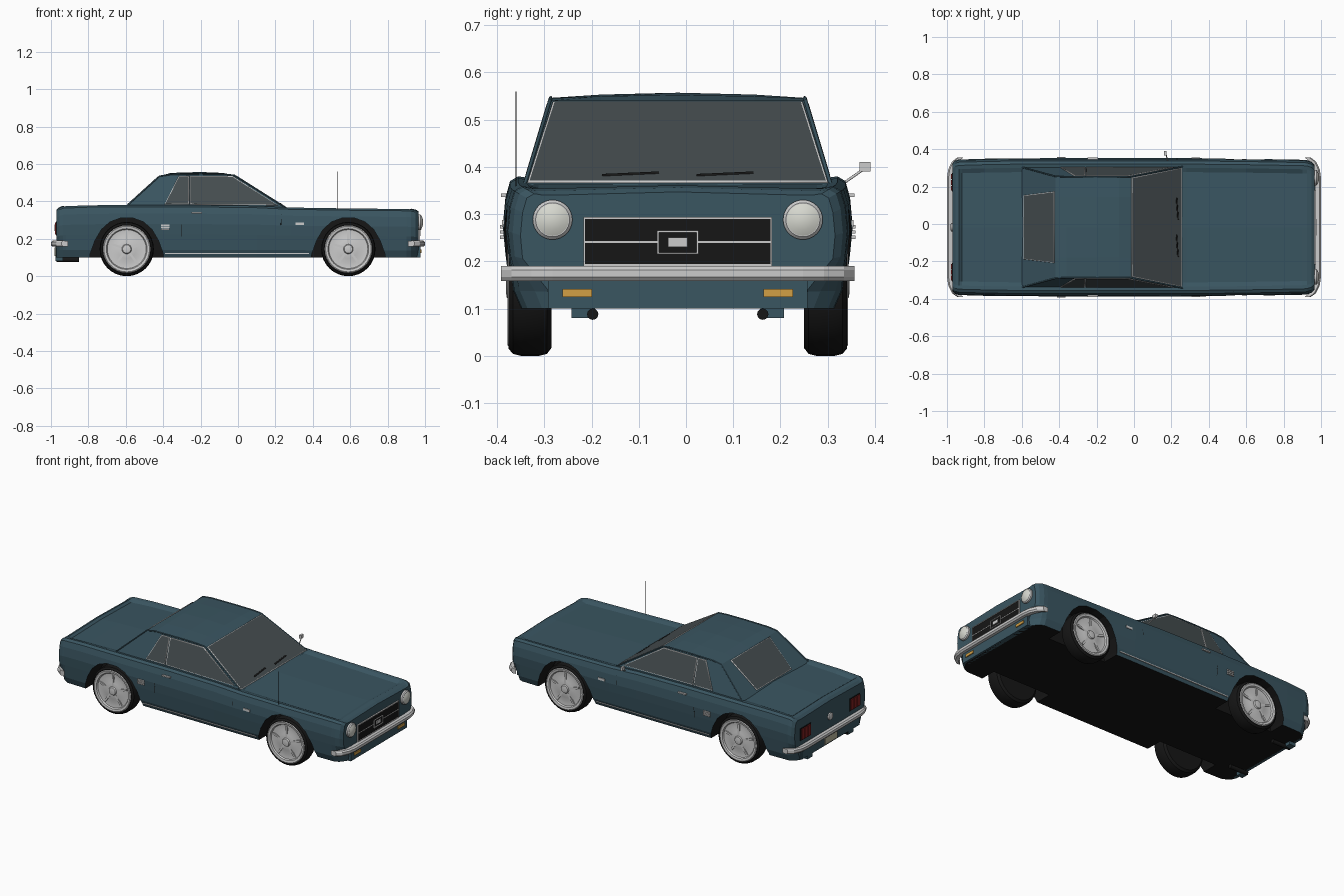
import bpy, bmesh, math
from mathutils import Vector

if "Cube" in bpy.data.objects:
    bpy.data.objects.remove(bpy.data.objects["Cube"])


def material(name, rgb):
    m = bpy.data.materials.new(name)
    m.diffuse_color = (*rgb, 1)
    m.use_nodes = True
    m.node_tree.nodes["Principled BSDF"].inputs["Base Color"].default_value = m.diffuse_color
    return m


PAINT = material("teal_paint", (0.042, 0.092, 0.12))
BLACK = material("black", (0.008, 0.008, 0.008))
GLASS = material("dark_glass", (0.06, 0.075, 0.08))
CHROME = material("chrome", (0.6, 0.6, 0.6))
WHITE = material("lamp_white", (0.68, 0.69, 0.63))
AMBER = material("amber", (0.65, 0.35, 0.06))
RED = material("red", (0.22, 0.015, 0.015))
CREAM = material("plate_cream", (0.5, 0.48, 0.35))


def finish(name, bm, mats, smooth=None):
    bmesh.ops.recalc_face_normals(bm, faces=bm.faces)
    me = bpy.data.meshes.new(name)
    bm.to_mesh(me)
    bm.free()
    for m in mats:
        me.materials.append(m)
    ob = bpy.data.objects.new(name, me)
    bpy.context.collection.objects.link(ob)
    if smooth:
        bpy.ops.object.select_all(action='DESELECT')
        ob.select_set(True)
        bpy.context.view_layer.objects.active = ob
        bpy.ops.object.shade_smooth_by_angle(angle=math.radians(smooth))
    return ob


def loft(name, rings, mats, smooth=None):
    bm = bmesh.new()
    rows = [[bm.verts.new(p) for p in r] for r in rings]
    n = len(rows[0])
    for a, b in zip(rows, rows[1:]):
        for i in range(n):
            bm.faces.new((a[i], a[(i + 1) % n], b[(i + 1) % n], b[i]))
    bm.faces.new(rows[0])
    bm.faces.new(rows[-1])
    return finish(name, bm, mats, smooth)


def box(name, c, size, mat, rot=(0, 0, 0)):
    bm = bmesh.new()
    bmesh.ops.create_cube(bm, size=1)
    bmesh.ops.scale(bm, vec=size, verts=bm.verts)
    ob = finish(name, bm, [mat])
    ob.location, ob.rotation_euler = c, rot
    return ob


def lathe(name, prof, c, mat, aim, seg=32):
    """Turn (radius, height) points about the direction aim."""
    rings = [[(r * math.cos(t), r * math.sin(t), h) for t in
              [2 * math.pi * i / seg for i in range(seg)]] for r, h in prof]
    ob = loft(name, rings, [mat], 35)
    ob.rotation_euler = Vector(aim).to_track_quat('Z', 'Y').to_euler()
    ob.location = c
    return ob


def tube(name, pts, r, mat, closed=False):
    cu = bpy.data.curves.new(name, 'CURVE')
    cu.dimensions, cu.bevel_depth, cu.bevel_resolution = '3D', r, 1
    cu.use_fill_caps = True
    sp = cu.splines.new('POLY')
    sp.points.add(len(pts) - 1)
    for q, p in zip(sp.points, pts):
        q.co = (*p, 1)
    sp.use_cyclic_u = closed
    cu.materials.append(mat)
    ob = bpy.data.objects.new(name, cu)
    bpy.context.collection.objects.link(ob)
    return ob


def panel(name, pts, mat):
    bm = bmesh.new()
    bm.faces.new([bm.verts.new(p) for p in pts])
    s = finish(name, bm, [mat]).modifiers.new("thick", 'SOLIDIFY')
    s.thickness, s.offset = 0.007, 0
    tube(name + "_trim", pts, 0.0045, CHROME, True)


# lower body: one half section swept through stations (x, width, top z, deck dip, sill width)
HALF = [(.338, .10), (.355, .14), (.365, .22), (.37, .275), (.365, .33),
        (.355, .365), (.338, .375), (.318, .372)]
STATIONS = [(-.97, .93, .352, 0, .92), (-.955, .965, .365, 0, .95), (-.935, .98, .373, 0, .97),
            (-.92, .98, .374, .012, 1), (-.8, .99, .379, .01, 1), (-.6, 1, .38, .006, 1),
            (-.2, 1, .38, .006, 1), (.1, 1, .376, .006, 1), (.28, 1, .367, .008, 1),
            (.6, .99, .362, .01, 1), (.9, .975, .359, .012, 1), (.925, .97, .357, 0, .97),
            (.95, .945, .352, 0, .9), (.965, .90, .343, 0, .85)]
rings = []
for x, w, top, dip, sill in STATIONS:
    h = [(y * w * (sill if z < .15 else 1), .1 + (z - .1) * (top - .1) / .275) for y, z in HALF]
    h += [(.295 * w, top - .003 - dip)]
    rings.append([(x, y, z) for y, z in h] + [(x, 0, top + .004 - dip)] +
                 [(x, -y, z) for y, z in reversed(h)])
body = loft("lower_body", rings, [PAINT, BLACK])
for f in body.data.polygons:
    if f.normal.z < -.9:
        f.material_index = 1

# wheel arch openings
ARCH = [(-.205, .05), (-.195, .12), (-.17, .19), (-.135, .25), (-.09, .29), (-.035, .31)]
for wx in (-.595, .59):
    for s in (-1, 1):
        outline = ARCH + [(-x, z) for x, z in reversed(ARCH)]
        cut = loft("arch_cutter", [[(wx + x, s * y, z) for x, z in outline] for y in (.235, .5)],
                   [PAINT, BLACK])
        for f in cut.data.polygons:
            f.material_index = 1
        cut.hide_render = True
        cut.hide_set(True)
        m = body.modifiers.new("arch", 'BOOLEAN')
        m.object, m.operation, m.solver = cut, 'DIFFERENCE', 'EXACT'


# cabin
def wall(z):
    return .322 - (z - .37) * .3


ROOF = [(.262, .362, 0), (-.02, .54, 0), (-.08, .545, .007), (-.2, .546, .011),
        (-.36, .544, .008), (-.42, .535, 0), (-.6, .372, 0)]
bm = bmesh.new()
rows = [[bm.verts.new((x, k * wall(z), z + c * (1 - k * k))) for k in (-1, -.6, 0, .6, 1)]
        for x, z, c in ROOF]
for a, b in zip(rows, rows[1:]):
    for i in range(4):
        bm.faces.new((a[i], a[i + 1], b[i + 1], b[i]))
for i in (0, 4):
    bm.faces.new([r[i] for r in rows])
finish("cabin", bm, [PAINT])


# windows with bright trim
def slope(a, b, t, y):
    return (a[0] + (b[0] - a[0]) * t, y, a[1] + (b[1] - a[1]) * t)


panel("windscreen", [slope(ROOF[0], ROOF[1], t, y) for t, y in
                     ((.03, -.315), (.03, .315), (.97, .262), (.97, -.262))], GLASS)
panel("rear_window", [slope(ROOF[6], ROOF[5], t, y) for t, y in
                      ((.07, -.168), (.07, .168), (.96, .188), (.96, -.188))], GLASS)
for s in (-1, 1):
    for name, pts in (("quarter_window", [(-.39, .385), (-.265, .385), (-.265, .532), (-.315, .532)]),
                      ("door_window", [(-.255, .385), (.21, .38), (-.03, .532), (-.255, .532)])):
        panel(name, [(x, s * wall(z), z) for x, z in pts], GLASS)
    tube("roof_gutter", [(x, s * wall(z), z) for x, z, c in ROOF], .004, PAINT)
    # wipers
    tube("wiper", [slope(ROOF[0], ROOF[1], t, y) for t, y in
                   ((.1, -.06 + s * .1), (.13, .06 + s * .1))], .006, BLACK)

# wheels
TYRE = [(.02, -.046), (.128, -.046), (.141, -.036), (.145, -.02), (.145, .02),
        (.141, .036), (.13, .045), (.122, .043), (.11, .03), (.02, .03)]
CAP = [(.127, .03), (.127, .0445), (.122, .0475), (.109, .045), (.104, .037), (.075, .034),
       (.05, .041), (.026, .042), (.022, .049), (.01, .051)]
for wx in (-.595, .59):
    for s in (-1, 1):
        c = Vector((wx, s * .313, .145))
        lathe("tyre", TYRE, c, BLACK, (0, s, 0))
        lathe("wheel_disc", CAP, c, CHROME, (0, s, 0))
        for i in range(5):
            a = 2 * math.pi * i / 5
            box("wheel_spoke", c + Vector((.06 * math.sin(a), s * .038, .06 * math.cos(a))),
                (.012, .008, .075), CHROME, (0, a, 0))

# bumpers
PATH = [(.935, .374), (.965, .352), (.985, .31), (.992, .265)]
for e, name in ((1, "front_bumper"), (-1, "rear_bumper")):
    pts = PATH + [(x, -y) for x, y in reversed(PATH)]
    loft(name, [[(e * (x + d), y, z) for d, z in
                 ((-.025, .16), (0, .158), (.008, .167), (.008, .182), (0, .19), (-.025, .188))]
                for x, y in pts], [CHROME])
box("front_valance", (.96, 0, .129), (.03, .55, .058), PAINT)
box("rear_valance", (-.965, 0, .13), (.02, .56, .06), PAINT)

# grille
box("grille", (.962, 0, .242), (.016, .394, .102), BLACK)
for z in (.192, .292):
    box("grille_edge", (.967, 0, z), (.012, .4, .004), CHROME)
for s in (-1, 1):
    box("grille_side", (.967, s * .198, .242), (.012, .004, .1), CHROME)
    box("grille_bar", (.969, s * .12, .241), (.006, .154, .004), CHROME)
    box("grille_frame_side", (.971, s * .042, .24), (.008, .004, .048), CHROME)
    box("grille_frame_edge", (.971, 0, .24 + s * .023), (.008, .086, .004), CHROME)
box("grille_centre", (.971, 0, .24), (.008, .042, .02), CHROME)

# parts on both sides
for s in (-1, 1):
    lathe("headlight_ring", [(.042, 0), (.042, .03), (.036, .036), (.03, .036)],
          (.945, s * .265, .288), CHROME, (1, 0, 0))
    lathe("headlight", [(.036, 0), (.036, .035), (.022, .042), (.006, .045)],
          (.945, s * .265, .288), WHITE, (1, 0, 0))
    box("indicator", (.976, s * .213, .133), (.008, .063, .017), AMBER)
    lathe("tail_pipe", [(.012, 0), (.012, .12)], (-.85, s * .18, .088), BLACK, (-1, 0, 0), 12)
    box("rear_guard", (-.955, s * .2, .11), (.04, .05, .06), PAINT)
    box("tail_light_surround", (-.969, s * .24, .255), (.01, .1, .075), BLACK)
    for k in (-1, 0, 1):
        box("tail_light", (-.974, s * .24 + k * .031, .255), (.01, .026, .066), RED)
    box("door_handle", (-.22, s * .367, .34), (.055, .014, .008), CHROME)
    box("fender_badge", (.33, s * .367, .28), (.045, .01, .014), CHROME)
    for k in (-1, 0, 1):
        box("side_vent", (-.39, s * .37, .262 + k * .011), (.045, .012, .007), CHROME)
    box("sill_trim", (-.005, s * .347, .122), (.77, .008, .006), CHROME)
    for x in (-.3, .23):
        tube("door_seam", [(x, s * .346, .125), (x, s * .363, .22), (x, s * .368, .275),
                           (x, s * .362, .33)], .0025, BLACK)

# rear centre, aerial and door mirror
lathe("fuel_cap", [(.022, 0), (.022, .012), (.012, .016)], (-.966, 0, .26), CHROME, (-1, 0, 0), 20)
box("number_plate", (-.978, 0, .13), (.006, .12, .045), CREAM)
tube("aerial", [(.53, -.3425, .355), (.53, -.3425, .56)], .0015, BLACK)
tube("mirror_stalk", [(.18, .355, .368), (.17, .395, .396)], .003, CHROME)
box("mirror_head", (.168, .3965, .4), (.014, .024, .02), CHROME)

# the mirror makes the car sit slightly off centre
for ob in bpy.context.collection.objects:
    ob.location.y -= .0175
